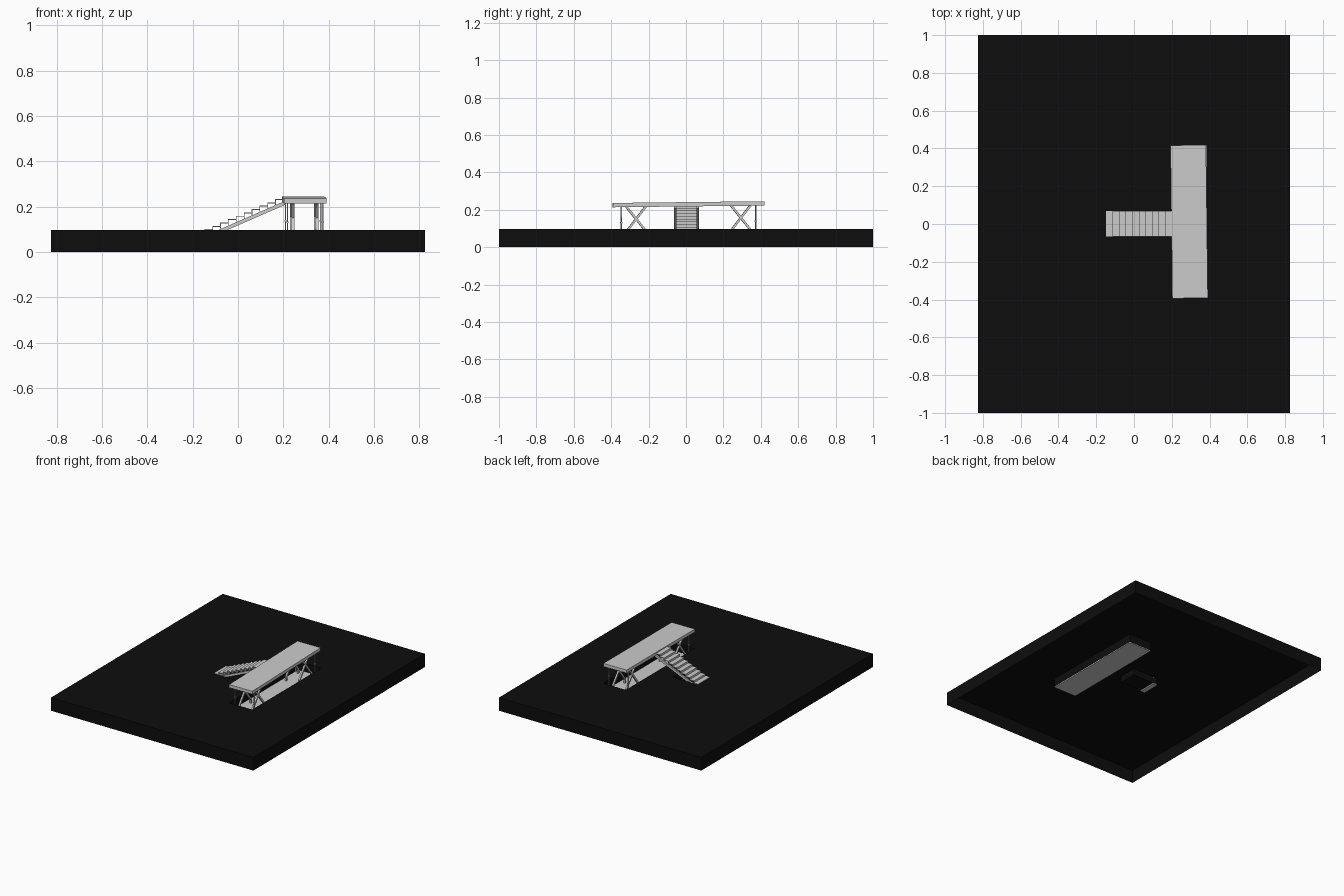
import bpy, bmesh, math
from mathutils import Vector, Matrix

old = bpy.data.objects.get("Cube")
if old:
    bpy.data.objects.remove(old, do_unlink=True)


def material(name, value):
    m = bpy.data.materials.new(name)
    m.use_nodes = True
    color = (value, value, value, 1)
    m.diffuse_color = color
    m.node_tree.nodes["Principled BSDF"].inputs["Base Color"].default_value = color
    return m


BLACK = material("black ground", 0.004)
GREY = material("light grey", 0.6)


def finish(name, bm, mat, matrix=None):
    bmesh.ops.recalc_face_normals(bm, faces=bm.faces)
    mesh = bpy.data.meshes.new(name)
    bm.to_mesh(mesh)
    bm.free()
    mesh.materials.append(mat)
    ob = bpy.data.objects.new(name, mesh)
    if matrix:
        ob.matrix_world = matrix
    bpy.context.collection.objects.link(ob)
    return ob


def box(bm, lo, hi):
    lo, hi = Vector(lo), Vector(hi)
    m = Matrix.Translation((lo + hi) / 2) @ Matrix.Diagonal((*(hi - lo), 1))
    bmesh.ops.create_cube(bm, size=1, matrix=m)


def bar(bm, a, b, width, depth):
    """Square bar between two points; width is along the sideways axis."""
    a, b = Vector(a), Vector(b)
    d = b - a
    rot = d.to_track_quat('Z', 'Y').to_matrix().to_4x4()
    m = Matrix.Translation((a + b) / 2) @ rot @ Matrix.Diagonal((width, depth, d.length, 1))
    bmesh.ops.create_cube(bm, size=1, matrix=m)


# Ground: hollow slab, open below, with two sunken pits
TOP, DEEP, STAIR_PIT = 0.097, 0.035, 0.05
xs = [-0.825, -0.148, 0.06, 0.2, 0.385, 0.825]
ys = [-1, -0.385, -0.065, 0.07, 0.415, 1]


def level(i, j):
    if not (0 <= i < 5 and 0 <= j < 5):
        return 0.0
    if i == 3 and 1 <= j <= 3:
        return DEEP
    return STAIR_PIT if (i, j) == (1, 2) else TOP


bm = bmesh.new()


def face(*pts):
    bm.faces.new([bm.verts.new(p) for p in pts])


for i in range(-1, 5):
    for j in range(-1, 5):
        z = level(i, j)
        if z > DEEP:
            face((xs[i], ys[j], z), (xs[i + 1], ys[j], z),
                 (xs[i + 1], ys[j + 1], z), (xs[i], ys[j + 1], z))
        zx, zy = level(i + 1, j), level(i, j + 1)
        if zx != z and j >= 0:
            x = xs[i + 1]
            face((x, ys[j], z), (x, ys[j + 1], z), (x, ys[j + 1], zx), (x, ys[j], zx))
        if zy != z and i >= 0:
            y = ys[j + 1]
            face((xs[i], y, z), (xs[i + 1], y, z), (xs[i + 1], y, zy), (xs[i], y, zy))
bmesh.ops.remove_doubles(bm, verts=bm.verts, dist=0.0001)
finish("ground_slab", bm, BLACK)

# Floor plate closing the platform pit
bm = bmesh.new()
box(bm, (0.2, -0.385, 0.03), (0.385, 0.415, 0.036))
finish("pit_floor", bm, GREY)

# Platform parts lean and turn slightly about the platform centre
CENTRE = Vector((0.292, 0.015, 0))
lean = (Matrix.Translation(CENTRE) @ Matrix.Rotation(math.radians(0.7), 4, 'Z')
        @ Matrix.Rotation(math.radians(0.65), 4, 'X'))

bm = bmesh.new()
box(bm, (-0.094, -0.405, 0.218), (0.094, 0.405, 0.241))
finish("platform_deck", bm, GREY, lean)

# Corner posts and crossed braces
posts, braces = bmesh.new(), bmesh.new()
for sx in (-1, 1):
    for sy in (-1, 1):
        px, py = sx * 0.078, sy * 0.36
        box(posts, (px - 0.003, py - 0.003, 0.036), (px + 0.003, py + 0.003, 0.22))
        box(posts, (px - 0.005, py - 0.005, 0.132), (px + 0.005, py + 0.005, 0.138))
        bx, by = sx * 0.053, sy * 0.28
        for s in (-1, 1):
            bar(braces, (bx, by + s * 0.052, 0.22), (bx, by - s * 0.07, 0.065), 0.012, 0.012)
            foot = by + s * 0.07
            box(braces, (bx - 0.006, foot - 0.006, 0.036), (bx + 0.006, foot + 0.006, 0.07))
finish("platform_posts", posts, GREY, lean)
finish("platform_braces", braces, GREY, lean)

# Stairs: folded thin treads and risers
RUN, RISE, X0, Z0 = 0.0347, 0.0148, -0.148, 0.101
bm = bmesh.new()
for k in range(10):
    x, z = X0 + k * RUN, Z0 + k * RISE
    box(bm, (x, -0.065, z - 0.004), (x + RUN + 0.002, 0.07, z))
    box(bm, (x, -0.065, z - RISE - 0.012), (x + 0.003, 0.07, z - 0.004))
finish("stair_steps", bm, GREY)

# Sloping stair beams and the foot they stand on
bm = bmesh.new()
for y in (-0.058, 0.063):
    bar(bm, (-0.13, y, 0.07), (0.205, y, 0.216), 0.012, 0.016)
finish("stair_beams", bm, GREY)
bm = bmesh.new()
box(bm, (-0.147, -0.064, 0.042), (-0.113, 0.069, 0.09))
finish("stair_foot", bm, GREY)
